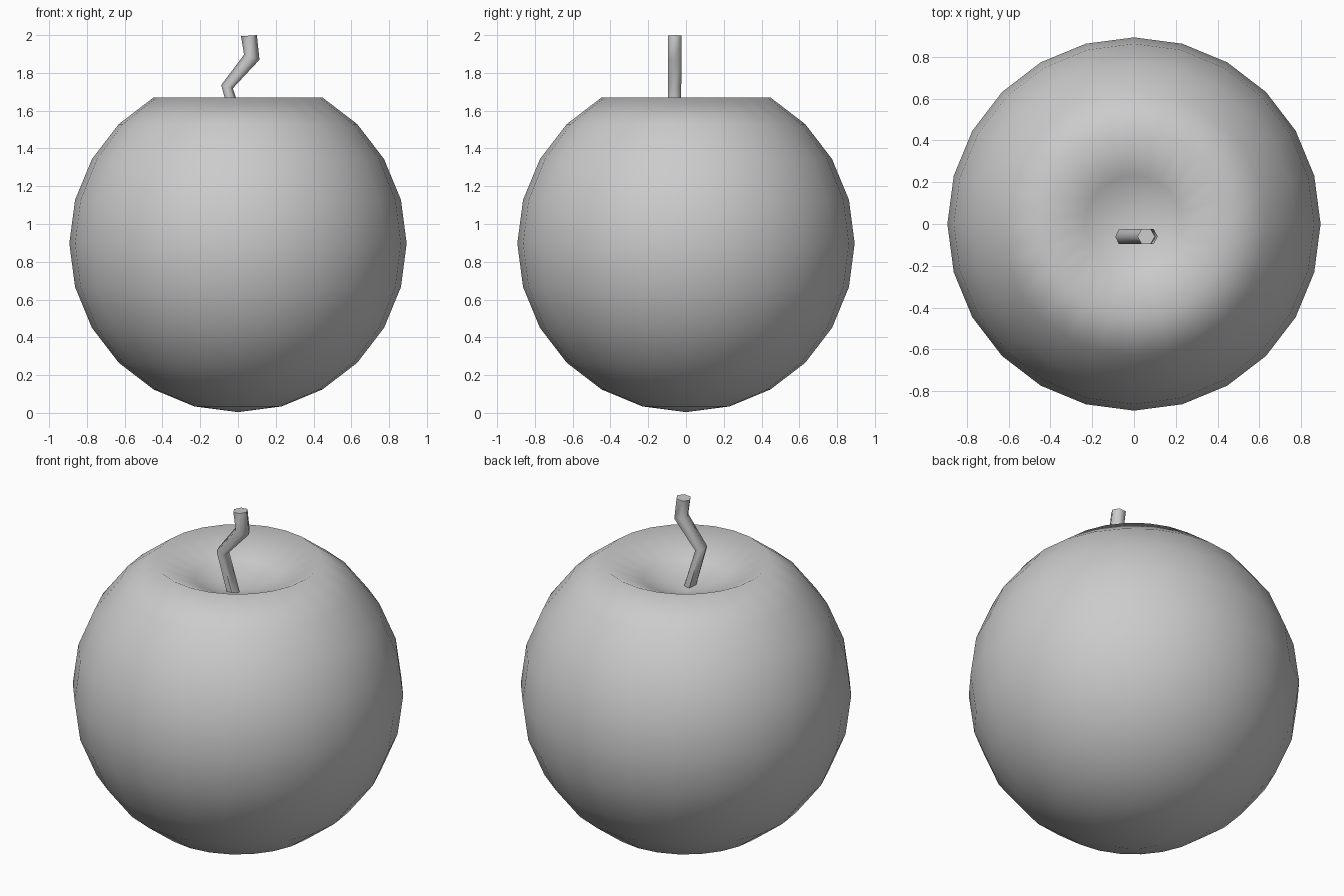
import bpy
import bmesh
from math import sin, cos, pi, radians

cube = bpy.data.objects.get("Cube")
if cube:
    bpy.data.objects.remove(cube, do_unlink=True)

GREY = 0.6
grey = bpy.data.materials.new("plain_grey")
grey.use_nodes = True
grey.diffuse_color = (GREY, GREY, GREY, 1)
grey.node_tree.nodes["Principled BSDF"].inputs["Base Color"].default_value = (GREY, GREY, GREY, 1)


def make_object(name, bm):
    bmesh.ops.recalc_face_normals(bm, faces=bm.faces)
    mesh = bpy.data.meshes.new(name)
    bm.to_mesh(mesh)
    bm.free()
    mesh.materials.append(grey)
    obj = bpy.data.objects.new(name, mesh)
    bpy.context.collection.objects.link(obj)
    bpy.ops.object.select_all(action='DESELECT')
    obj.select_set(True)
    bpy.context.view_layer.objects.active = obj
    return obj


# Round fruit body: a sphere whose crown is pushed down into a dimple
RADIUS, CENTRE = 0.893, 0.897
bm = bmesh.new()
bmesh.ops.create_uvsphere(bm, u_segments=24, v_segments=12, radius=RADIUS)
for v in bm.verts:
    r = (v.co.x ** 2 + v.co.y ** 2) ** 0.5
    v.co.z += CENTRE
    if v.co.z > 1.7:
        v.co.z = 1.48 if r < 0.1 else 1.56
make_object("fruit_body", bm)
bpy.ops.object.shade_smooth()

# Bent six-sided stem: rings of (x, z, tilt in degrees, half width in x, radius in y)
STEM_Y = -0.06
rings = [
    (0.02, 1.47, 17, 0.034, 0.038),
    (-0.058, 1.727, -15, 0.032, 0.040),
    (0.073, 1.883, -18, 0.043, 0.042),
    (0.058, 1.997, 4, 0.042, 0.042),
]
bm = bmesh.new()
loops = []
for x, z, tilt, half, depth in rings:
    t = radians(tilt)
    loop = []
    for i in range(6):
        a = i * pi / 3
        u = half * cos(a)
        loop.append(bm.verts.new((x + u * cos(t), STEM_Y + depth * sin(a), z + u * sin(t))))
    loops.append(loop)
for low, high in zip(loops, loops[1:]):
    for i in range(6):
        j = (i + 1) % 6
        bm.faces.new((low[i], low[j], high[j], high[i]))
bm.faces.new(loops[0])
bm.faces.new(loops[-1])
make_object("stem", bm)
bpy.ops.object.shade_smooth_by_angle(angle=radians(65))
